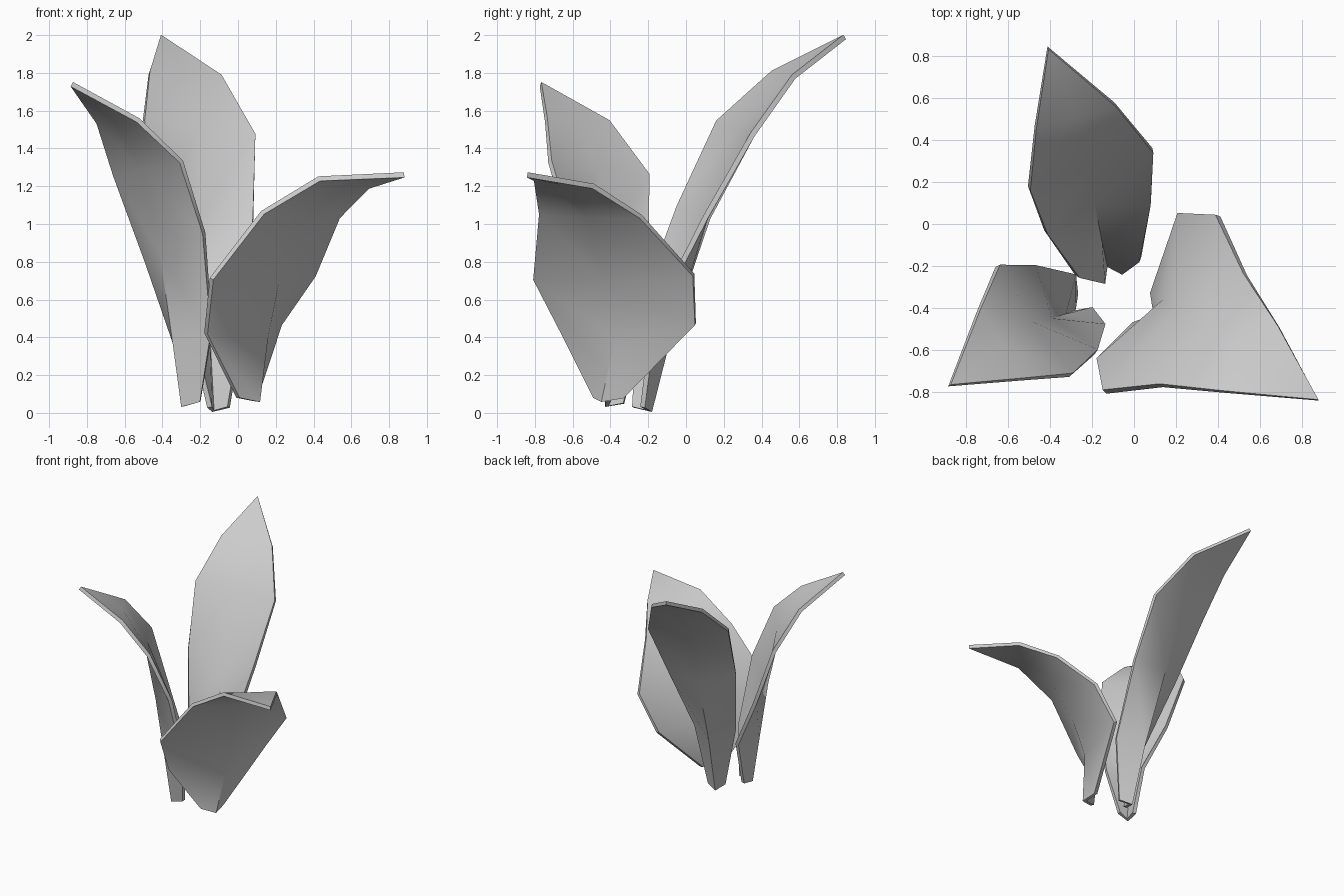
import bpy
from mathutils import Vector

if "Cube" in bpy.data.objects:
    bpy.data.objects.remove(bpy.data.objects["Cube"])

# channel depth of the blade at each station, base to shoulder
FOLD = [0.07, 0.14, 0.09, 0.025, 0.005]


def leaf(name, left, right, tip):
    """Blade lofted between two edges, folded outward along its midrib."""
    verts, faces = [], []
    for l, r, depth in zip(left, right, FOLD):
        l, r = Vector(l), Vector(r)
        d = r - l
        out = Vector((-d.y, d.x, 0)).normalized() + Vector((0, 0, -0.3))
        verts += [l, (l + r) / 2 + out * depth, r]
    for i in range(0, len(verts) - 3, 3):
        faces += [(i, i + 1, i + 4, i + 3), (i + 1, i + 2, i + 5, i + 4)]
    n = len(verts)
    verts.append(Vector(tip))
    faces += [(n - 3, n - 2, n), (n - 2, n - 1, n)]
    mesh = bpy.data.meshes.new(name)
    mesh.from_pydata(verts, [], faces)
    obj = bpy.data.objects.new(name, mesh)
    bpy.context.collection.objects.link(obj)
    thick = obj.modifiers.new("thickness", 'SOLIDIFY')
    thick.thickness = 0.028
    thick.offset = 0
    bpy.context.view_layer.objects.active = obj
    obj.select_set(True)
    bpy.ops.object.modifier_apply(modifier=thick.name)
    bpy.ops.object.shade_smooth_by_angle(angle=0.7)
    obj.select_set(False)


# tall leaf at the back
leaf("back_leaf",
     [(-.15, -.28, .03), (-.27, -.25, .53), (-.42, -.04, 1.09), (-.50, .17, 1.54), (-.47, .46, 1.80)],
     [(-.05, -.23, .03), (.03, -.17, .50), (.08, .10, 1.03), (.09, .35, 1.47), (-.09, .57, 1.78)],
     (-.41, .84, 1.99))

# medium leaf on the left
leaf("left_leaf",
     [(-.20, -.41, .06), (-.14, -.49, .43), (-.18, -.61, .95), (-.30, -.72, 1.33), (-.53, -.74, 1.55)],
     [(-.28, -.33, .05), (-.29, -.24, .40), (-.48, -.20, .80), (-.65, -.20, 1.26), (-.74, -.41, 1.54)],
     (-.88, -.77, 1.74))

# low broad leaf on the right
leaf("right_leaf",
     [(.09, -.33, .08), (.22, .05, .47), (.40, .04, .73), (.53, -.24, 1.04), (.69, -.49, 1.20)],
     [(.00, -.48, .08), (-.17, -.65, .42), (-.14, -.80, .71), (.13, -.77, 1.06), (.43, -.80, 1.24)],
     (.88, -.84, 1.26))
